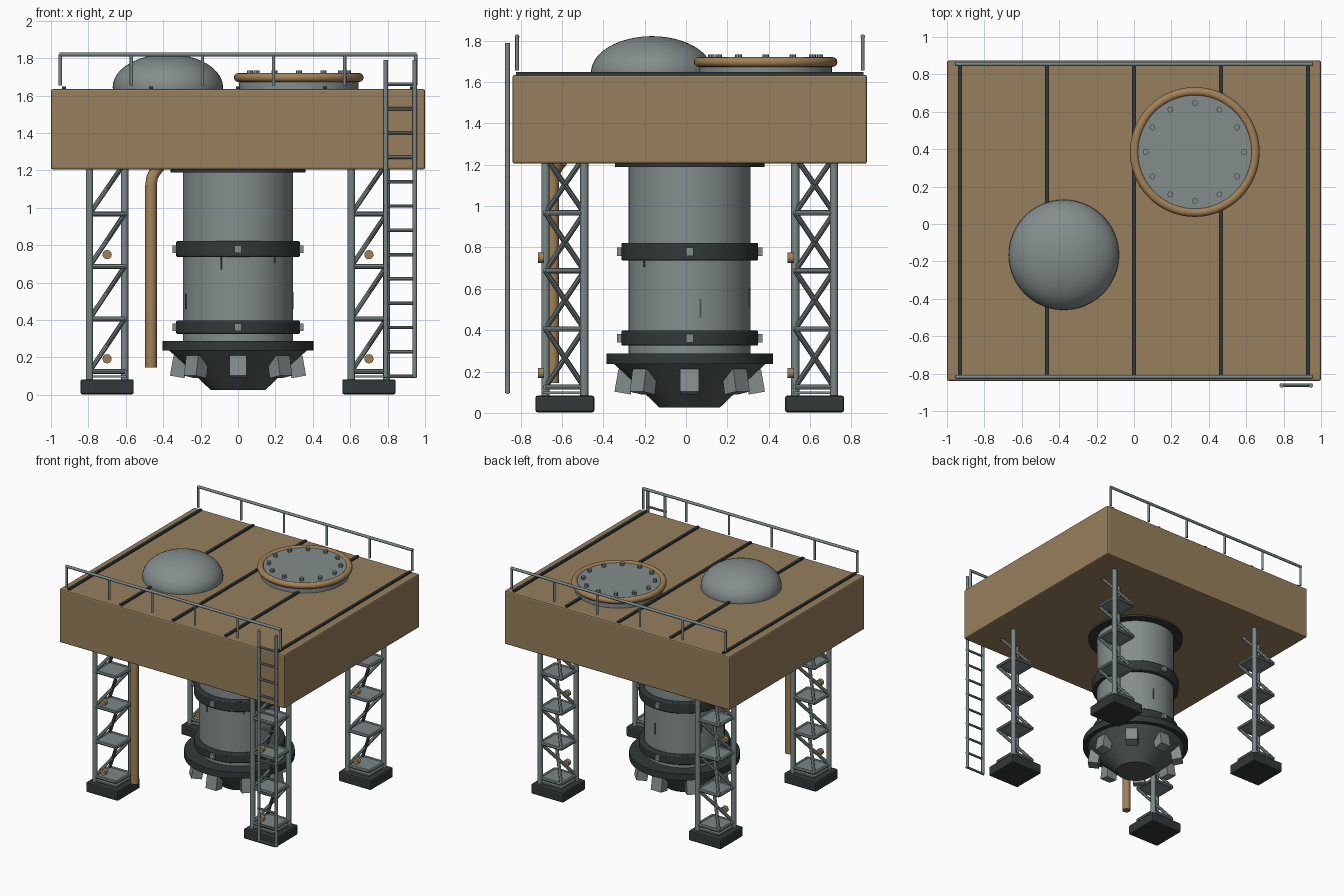
import bpy
import math
from mathutils import Vector, Matrix

cube = bpy.data.objects.get("Cube")
if cube:
    bpy.data.objects.remove(cube, do_unlink=True)


def material(name, rgb):
    m = bpy.data.materials.new(name)
    m.use_nodes = True
    m.diffuse_color = (*rgb, 1)
    bsdf = next(n for n in m.node_tree.nodes if n.type == 'BSDF_PRINCIPLED')
    bsdf.inputs["Base Color"].default_value = (*rgb, 1)
    return m


TAN = material("tan_paint", (0.31, 0.215, 0.11))
BRASS = material("brass", (0.36, 0.22, 0.095))
STEEL = material("grey_steel", (0.23, 0.27, 0.265))
RAIL = material("rail_steel", (0.2, 0.245, 0.245))
DARK = material("dark_iron", (0.032, 0.04, 0.04))
GUN = material("gunmetal", (0.085, 0.1, 0.098))

CY = 0.018      # centre line of platform and drill
TOP = 1.635     # deck height


def finish(name, mat, smooth=True, bevel=0):
    ob = bpy.context.object
    ob.name = name
    ob.data.materials.append(mat)
    if smooth:
        bpy.ops.object.shade_smooth_by_angle(angle=math.radians(35))
    if bevel:
        mod = ob.modifiers.new("soft_edges", 'BEVEL')
        mod.width = bevel
        mod.segments = 2
    return ob


def box(name, mat, loc, size, bevel=0, matrix=None):
    bpy.ops.mesh.primitive_cube_add(size=1, location=loc)
    ob = bpy.context.object
    ob.data.transform(Matrix.Diagonal((*size, 1)))
    if matrix:
        ob.rotation_euler = matrix.to_euler()
    return finish(name, mat, False, bevel)


def rod(name, mat, a, b, r, sides=12):
    a, b = Vector(a), Vector(b)
    d = b - a
    bpy.ops.mesh.primitive_cylinder_add(vertices=sides, radius=r, depth=d.length,
                                        location=(a + b) / 2)
    bpy.context.object.rotation_euler = d.to_track_quat('Z', 'Y').to_euler()
    return finish(name, mat)


def drum(name, mat, x, y, z0, z1, r0, r1=None, sides=64, bevel=0):
    bpy.ops.mesh.primitive_cone_add(vertices=sides, radius1=r0,
                                    radius2=r0 if r1 is None else r1,
                                    depth=z1 - z0, location=(x, y, (z0 + z1) / 2))
    return finish(name, mat, True, bevel)


# Platform and deck seams
box("platform", TAN, (0, CY, 1.42), (2, 1.714, 0.43), 0.01)
for i in range(5):
    box("deck_seam", DARK, (-0.93 + 0.465 * i, CY, TOP + 0.006), (0.02, 1.68, 0.016))

# Railings on front and back edges
for y in (-0.817, 0.855):
    rod("rail_bar", RAIL, (-0.955, y, 1.82), (0.955, y, 1.82), 0.011)
    for i in range(6):
        x = -0.95 + 0.38 * i
        rod("rail_post", RAIL, (x, y, 1.655), (x, y, 1.82), 0.009)

# Dome: upper half of a flattened sphere
bpy.ops.mesh.primitive_uv_sphere_add(segments=48, ring_count=24, radius=0.295,
                                     location=(-0.375, -0.165, TOP + 0.01))
bpy.context.object.scale.z = 0.6
finish("dome", STEEL)

# Round hatch with brass ring and bolts
HX, HY = 0.325, 0.385
drum("hatch", STEEL, HX, HY, TOP, 1.71, 0.32)
bpy.ops.mesh.primitive_torus_add(major_radius=0.323, minor_radius=0.024, major_segments=64,
                                 minor_segments=12, location=(HX, HY, 1.697))
finish("hatch_ring", BRASS)
for i in range(12):
    a = math.tau * i / 12
    drum("hatch_bolt", STEEL, HX + 0.262 * math.cos(a), HY + 0.262 * math.sin(a),
         1.7, 1.733, 0.016, sides=8)

# Drill body, bands and clamps
drum("drill_body", STEEL, 0, CY, 0.27, 1.21, 0.295)
drum("top_flange", DARK, 0, CY, 1.19, 1.21, 0.362)
for z0, z1 in ((0.325, 0.398), (0.737, 0.822)):
    drum("band", DARK, 0, CY, z0, z1, 0.331, bevel=0.008)
    for i in range(4):
        turn = Matrix.Rotation(math.tau * i / 4, 3, 'Z')
        loc = turn @ Vector((0.335, 0, (z0 + z1) / 2)) + Vector((0, CY, 0))
        box("band_clamp", STEEL, loc, (0.032, 0.038, 0.04), 0, turn)

# Thin scored marks on the body
for deg, z, h in ((252, 0.705, 0.07), (10, 0.505, 0.09), (78, 0.56, 0.09),
                  (312, 0.72, 0.03), (150, 0.6, 0.08), (200, 0.5, 0.08)):
    turn = Matrix.Rotation(math.radians(deg), 3, 'Z')
    box("score_mark", GUN, turn @ Vector((0.296, 0, z)) + Vector((0, CY, 0)),
        (0.008, 0.01, h), 0, turn)

# Drill head
drum("head_flange", DARK, 0, CY, 0.237, 0.288, 0.403)
drum("head_cone", GUN, 0, CY, 0.025, 0.24, 0.145, 0.37)
for i in range(8):
    turn = Matrix.Rotation(math.tau * i / 8, 3, 'Z')
    tilt = turn @ Matrix.Rotation(math.radians(-10), 3, 'Y')
    box("cutter_tooth", STEEL, turn @ Vector((0.315, 0, 0.15)) + Vector((0, CY, 0)),
        (0.08, 0.092, 0.11), 0, tilt)

# Four lattice legs
H = 0.094
LEVELS = [0.125, 0.406, 0.687, 0.967, 1.24]
for lx in (-0.7, 0.7):
    for ly in (CY - 0.604, CY + 0.604):
        def at(sx, sy, z):
            return (lx + sx * H, ly + sy * H, z)

        box("footing", DARK, (lx, ly, 0.043), (0.285, 0.285, 0.08), 0.01)
        box("foot_plate", STEEL, (lx, ly, 0.098), (0.21, 0.21, 0.012))
        for s in (-1, 1):
            rod("leg_post", RAIL, at(s, s, 0.08), at(s, s, 1.22), 0.02)
        for z in LEVELS[:-1]:
            box("leg_shelf", RAIL, (lx, ly, z), (0.19, 0.19, 0.012))
            for s in (-1, 1):
                rod("leg_tie", RAIL, at(-1, s, z), at(1, s, z), 0.013, 8)
                rod("leg_tie", RAIL, at(s, -1, z), at(s, 1, z), 0.013, 8)
        for z0, z1 in zip(LEVELS, LEVELS[1:]):
            for s in (-1, 1):
                rod("leg_brace", RAIL, at(-1, s, z0), at(1, -s, z1), 0.013, 8)
        for z in (0.193, 0.75):
            rod("leg_bolt", BRASS, (lx, ly - 0.13, z), (lx, ly - 0.1, z), 0.025)

# Hanging pipe with a bend into the platform
curve = bpy.data.curves.new("pipe", 'CURVE')
curve.dimensions = '3D'
curve.bevel_depth = 0.031
curve.bevel_resolution = 4
curve.use_fill_caps = True
path = curve.splines.new('POLY')
points = [(-0.465, -0.645, 0.145), (-0.465, -0.645, 1.12), (-0.46, -0.64, 1.16),
          (-0.445, -0.625, 1.19), (-0.42, -0.6, 1.22)]
path.points.add(len(points) - 1)
for p, co in zip(path.points, points):
    p.co = (*co, 1)
path.use_smooth = True
curve.materials.append(BRASS)
bpy.context.collection.objects.link(bpy.data.objects.new("pipe", curve))

# Ladder
LY = -0.863
for x in (0.79, 0.945):
    rod("ladder_rail", RAIL, (x, LY, 0.095), (x, LY, 1.79), 0.012)
for i in range(13):
    z = 0.1 + 0.13 * i
    rod("ladder_rung", RAIL, (0.78, LY, z), (0.955, LY, z), 0.009, 8)
